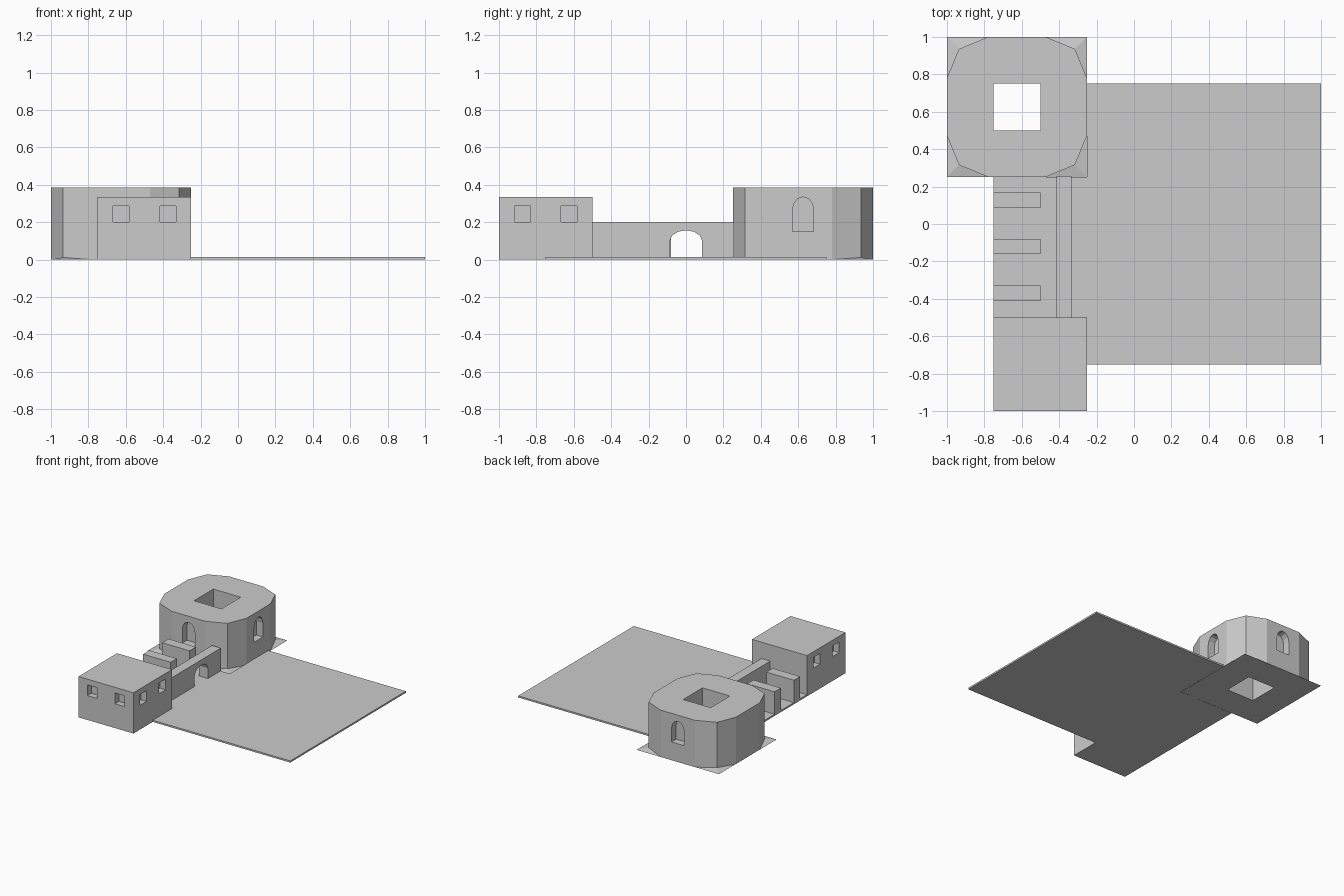
import bpy, bmesh, math
from mathutils import Matrix, Vector

if "Cube" in bpy.data.objects:
    bpy.data.objects.remove(bpy.data.objects["Cube"])

stone = bpy.data.materials.new("plain grey stone")
stone.diffuse_color = (0.6, 0.6, 0.6, 1)
stone.use_nodes = True
stone.node_tree.nodes["Principled BSDF"].inputs["Base Color"].default_value = stone.diffuse_color


def finish(name, bm):
    bmesh.ops.recalc_face_normals(bm, faces=bm.faces)
    me = bpy.data.meshes.new(name)
    bm.to_mesh(me)
    bm.free()
    me.materials.append(stone)
    ob = bpy.data.objects.new(name, me)
    bpy.context.collection.objects.link(ob)
    return ob


def prism(name, pts, z0, z1, mat=Matrix()):
    """Extrude a flat outline from z0 to z1, then place it."""
    bm = bmesh.new()
    f = bm.faces.new([bm.verts.new((x, y, z0)) for x, y in pts])
    ext = bmesh.ops.extrude_face_region(bm, geom=[f])["geom"]
    bmesh.ops.translate(bm, vec=(0, 0, z1 - z0),
                        verts=[v for v in ext if isinstance(v, bmesh.types.BMVert)])
    bm.transform(mat)
    return finish(name, bm)


def rect(x0, x1, y0, y1):
    return [(x0, y0), (x1, y0), (x1, y1), (x0, y1)]


def arch(w, z0, spring, top):
    """Arched opening outline, six straight segments over the top."""
    pts = [(-w, z0), (w, z0)]
    for i in range(7):
        a = math.pi * i / 6
        pts.append((w * math.cos(a), spring + (top - spring) * math.sin(a)))
    return pts


def cut(ob, cutter):
    mod = ob.modifiers.new("opening", 'BOOLEAN')
    mod.operation = 'DIFFERENCE'
    mod.solver = 'EXACT'
    mod.object = cutter
    bpy.context.view_layer.objects.active = ob
    bpy.ops.object.modifier_apply(modifier=mod.name)
    bpy.data.objects.remove(cutter, do_unlink=True)


def side(cx, cy, k):
    """Upright frame: outline x along the wall, y up, depth outward; side k of 4."""
    return (Matrix.Translation((cx, cy, 0)) @ Matrix.Rotation(k * math.pi / 2, 4, 'Z')
            @ Matrix.Rotation(math.pi / 2, 4, 'X'))


# courtyard slab
prism("courtyard_slab", [(-.75, -.5), (-.25, -.5), (-.25, -.75), (1, -.75), (1, .75),
                         (-.25, .75), (-.25, .25), (-.75, .25)], 0, .014)

# twelve-sided tower with open shaft and arched window niches
TX, TY, R = -.626, .626, .374
corner = [(R, -.155), (R, .155), (.31, .31)]
outline = []
for k in range(4):
    rot = Matrix.Rotation(k * math.pi / 2, 2)
    for p in corner:
        q = rot @ Vector(p)
        outline.append((TX + q.x, TY + q.y))
tower = prism("round_tower", outline, 0, .385)
cut(tower, prism("shaft", rect(-.75, -.5, .5, .75), -.1, .6))
for k in range(4):
    cut(tower, prism("niche", arch(.057, .15, .265, .335), R - .06, R + .1, side(TX, TY, k)))

# sloped ground corners around the tower
for k in range(4):
    bm = bmesh.new()
    c, a, v, b = [bm.verts.new(p) for p in
                  [(R, R, 0), (R, .155, 0), (.31, .31, .012), (.155, R, 0)]]
    m = bm.verts.new((.26, .26, 0))
    for f in [(c, b, v), (c, v, a), (a, v, m), (v, b, m), (c, a, m), (c, m, b)]:
        bm.faces.new(f)
    bm.transform(Matrix.Translation((TX, TY, 0)) @ Matrix.Rotation(k * math.pi / 2, 4, 'Z'))
    finish("tower_ground_corner", bm)

# square house with two window niches on the front, right and left
house = prism("house", rect(-.75, -.25, -1, -.5), 0, .335)
for k in (0, 1, 3):
    for c in (-.125, .125):
        cut(house, prism("window", rect(c - .043, c + .043, .2, .288), .2, .4,
                         side(-.5, -.75, k)))

# gate wall with arched passage
wall = prism("gate_wall", rect(-.415, -.335, -.5, .256), 0, .2)
cut(wall, prism("passage", arch(.086, .014, .1, .157), -.2, .2, side(-.375, 0, 1)))

# three low partition walls
for y in (-.37, -.12, .127):
    prism("partition_wall", rect(-.75, -.5, y - .041, y + .041), 0, .198)
